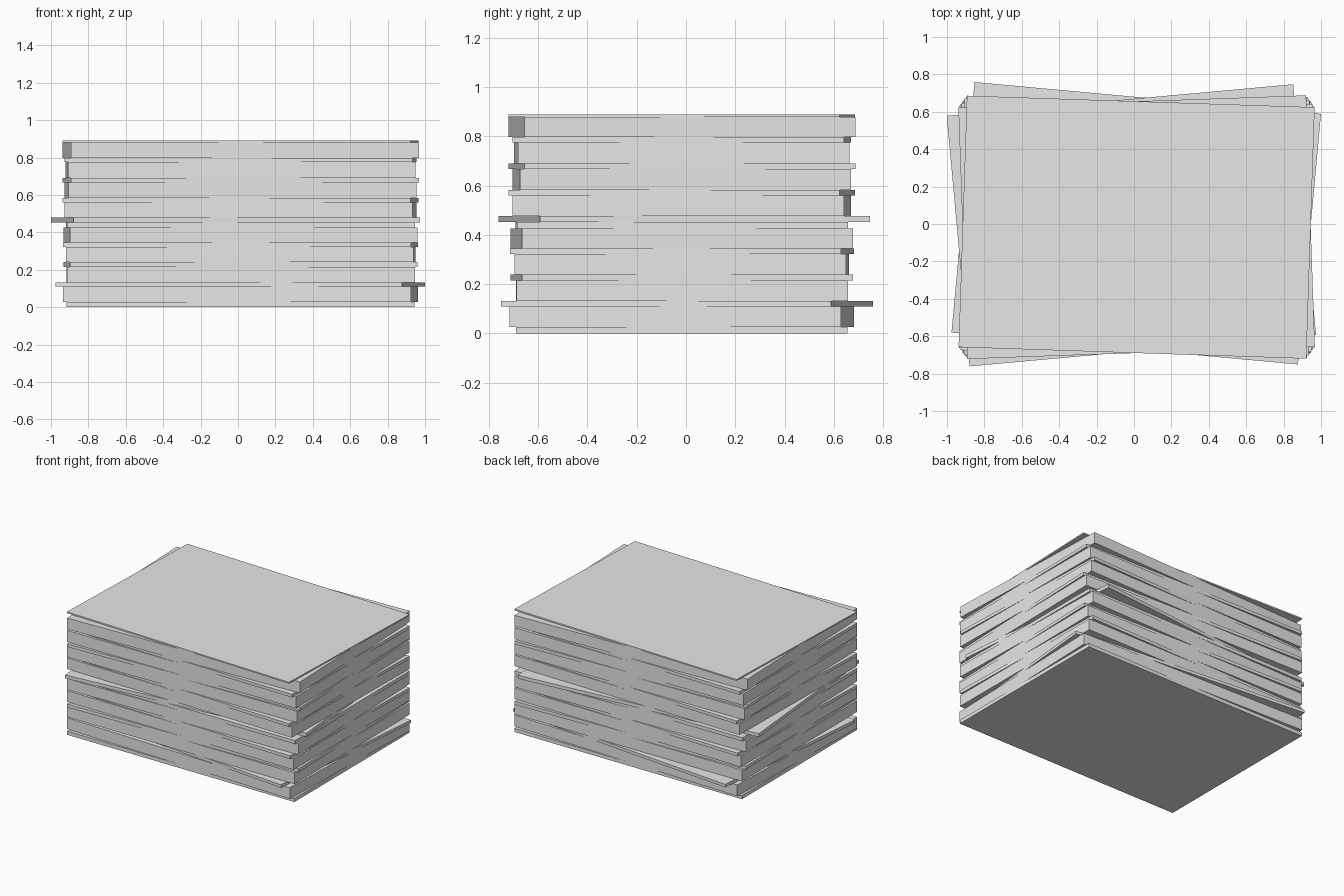
import bpy
import math

if "Cube" in bpy.data.objects:
    bpy.data.objects.remove(bpy.data.objects["Cube"])

# One flat grey for the whole stack
grey = bpy.data.materials.new("light grey")
grey.diffuse_color = (0.8, 0.8, 0.8, 1.0)
grey.use_nodes = True
grey.node_tree.nodes["Principled BSDF"].inputs["Base Color"].default_value = grey.diffuse_color

WIDTH, DEPTH = 1.86, 1.345
CENTRE = (0.014, -0.017)


def slab(name, z0, z1, angle, centre=CENTRE):
    """Flat rectangular slab between two heights, twisted about z."""
    bpy.ops.mesh.primitive_cube_add(size=1, location=(*centre, (z0 + z1) / 2))
    ob = bpy.context.object
    ob.name = name
    ob.scale = (WIDTH, DEPTH, z1 - z0)
    ob.rotation_euler.z = math.radians(angle)
    ob.data.materials.append(grey)


# Stack from the bottom up: kind, top height, twist in degrees
layers = [
    ("sheet", 0.027, 0.0),
    ("bundle", 0.110, -1.65),
    ("sheet", 0.132, -5.25),
    ("bundle", 0.215, 0.1),
    ("sheet", 0.240, 1.4),
    ("bundle", 0.322, -0.4),
    ("sheet", 0.345, -1.6),
    ("bundle", 0.427, 1.4),
    ("sheet", 0.453, 0.2),
    ("sheet", 0.478, 5.2),
    ("bundle", 0.560, -0.9),
    ("sheet", 0.583, -1.9),
    ("bundle", 0.667, 0.9),
    ("sheet", 0.690, 2.0),
    ("bundle", 0.775, 0.5),
    ("sheet", 0.798, -0.9),
    ("bundle", 0.880, 2.0),
    ("sheet", 0.890, -1.9),
]
# The two strongly twisted sheets sit slightly off the stack centre
shifted = {2: (0.012, 0.004), 9: (-0.014, -0.007)}

z = 0.0
for i, (kind, top, angle) in enumerate(layers):
    slab(f"{kind}_{i + 1:02d}", z, top, angle, shifted.get(i, CENTRE))
    z = top
